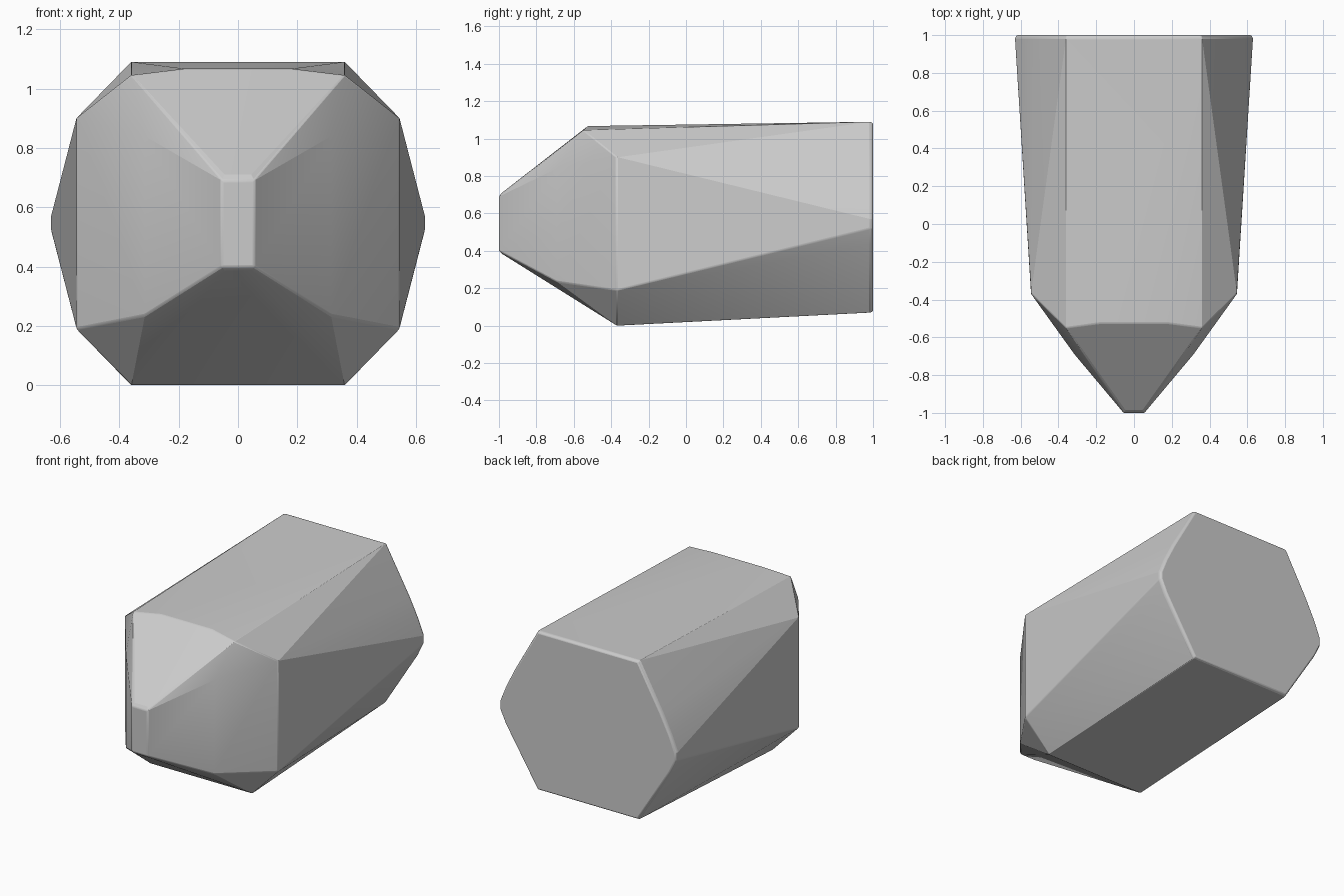
import bpy, bmesh, math

if "Cube" in bpy.data.objects:
    bpy.data.objects.remove(bpy.data.objects["Cube"])

# Right-hand corner points of the faceted body, grouped by station
nose = [(0.055, -1, 0.40), (0.055, -1, 0.69), (0.045, -0.985, 0.385), (0.045, -0.985, 0.71)]
cheek = [(0.315, -0.69, 0.235), (0.315, -0.69, 0.84)]
brow = [(0.36, -0.55, 1.045), (0.18, -0.525, 1.067)]
shoulder = [(0.36, -0.37, 0.0), (0.545, -0.37, 0.19), (0.545, -0.37, 0.90)]
rear_outline = [(0.36, 0.07), (0.52, 0.33), (0.59, 0.435), (0.63, 0.52),
                (0.63, 0.57), (0.59, 0.67), (0.525, 0.80), (0.36, 1.09)]
rear = [(x, 0.985, z) for x, z in rear_outline]

# Slightly inset rear cap gives the soft rim around the flat back
rear_cap = [(x * 0.985, 1.0, 0.565 + (z - 0.565) * 0.985) for x, z in rear_outline]

# Mirror the points and wrap them in a convex skin
bm = bmesh.new()
for x, y, z in nose + cheek + brow + shoulder + rear + rear_cap:
    for side in (-1, 1):
        bm.verts.new((side * x, y, z))
hull = bmesh.ops.convex_hull(bm, input=bm.verts[:])
unused = [v for v in bm.verts if not v.link_faces]
bmesh.ops.delete(bm, geom=unused, context='VERTS')
bmesh.ops.dissolve_limit(bm, angle_limit=math.radians(0.5),
                         verts=bm.verts[:], edges=bm.edges[:])
bmesh.ops.recalc_face_normals(bm, faces=bm.faces[:])

mesh = bpy.data.meshes.new("faceted_body")
bm.to_mesh(mesh)
bm.free()
body = bpy.data.objects.new("faceted_body", mesh)
bpy.context.collection.objects.link(body)

# Fine softened corners
bevel = body.modifiers.new("soft_edges", 'BEVEL')
bevel.width = 0.006
bevel.segments = 2
bevel.limit_method = 'ANGLE'
bevel.angle_limit = math.radians(25)

bpy.context.view_layer.objects.active = body
body.select_set(True)
bpy.ops.object.shade_smooth_by_angle(angle=math.radians(15))
